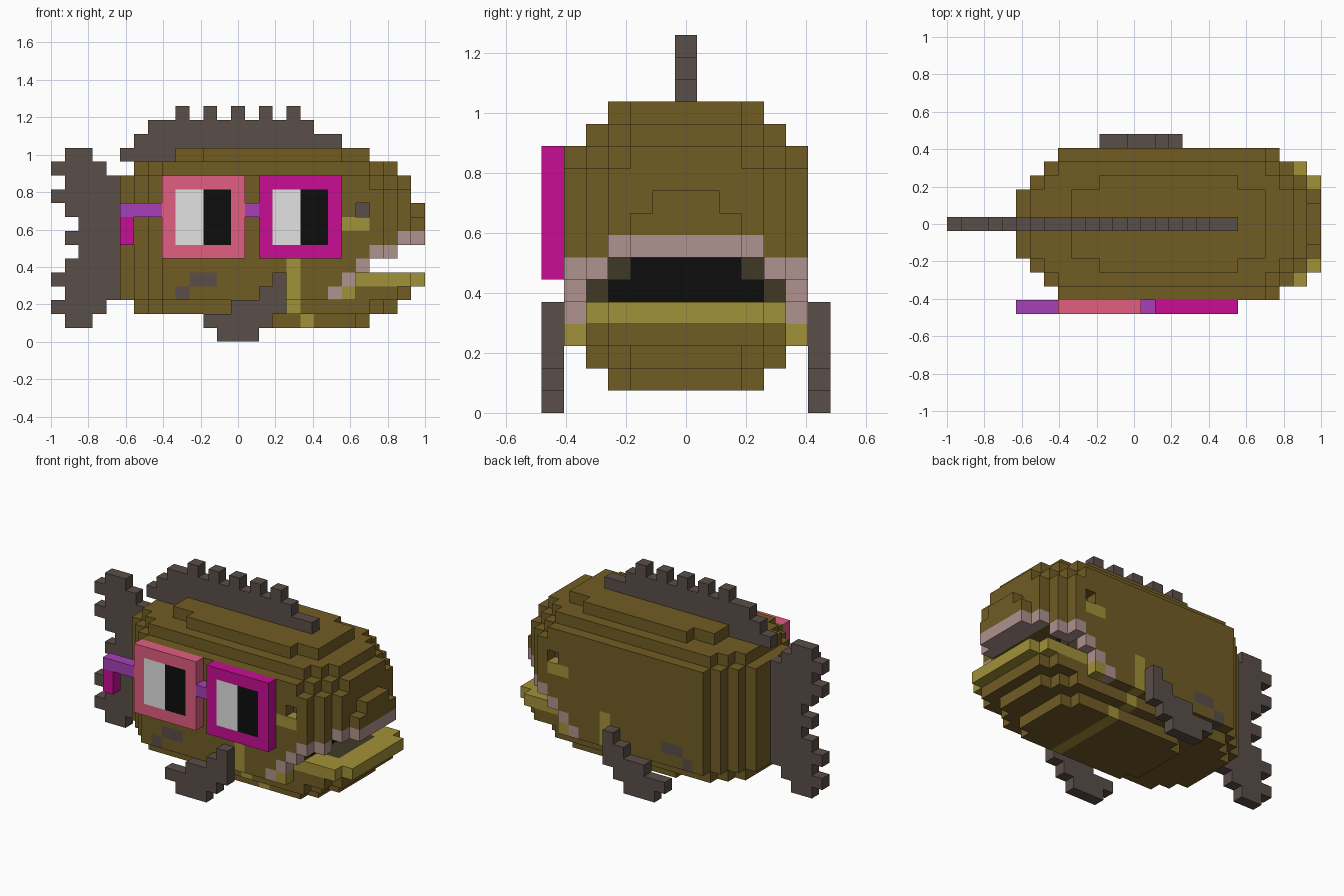
import bpy, bmesh
from mathutils import Vector

if "Cube" in bpy.data.objects:
    bpy.data.objects.remove(bpy.data.objects["Cube"])

V = 2 / 27          # cell size
MID = 6             # centre row in y


def linear(rgb):
    return [(c / 255 / 12.92) if c < 10 else ((c / 255 + 0.055) / 1.055) ** 2.4 for c in rgb]


COLOURS = {
    'olive': (113, 92, 36), 'mustard': (161, 145, 56), 'mauve': (175, 146, 142),
    'fin_brown': (90, 78, 72), 'mouth_dark': (64, 57, 37), 'black': (13, 13, 13),
    'white': (226, 226, 226), 'rose': (226, 95, 130), 'magenta': (200, 13, 149),
    'purple': (166, 64, 184),
}
MATS = {}
for name, rgb in COLOURS.items():
    MATS[name] = bpy.data.materials.new(name)
    MATS[name].diffuse_color = (*linear(rgb), 1)

SIDES = [
    ((1, 0, 0), [(1, 0, 0), (1, 1, 0), (1, 1, 1), (1, 0, 1)]),
    ((-1, 0, 0), [(0, 0, 0), (0, 0, 1), (0, 1, 1), (0, 1, 0)]),
    ((0, 1, 0), [(0, 1, 0), (0, 1, 1), (1, 1, 1), (1, 1, 0)]),
    ((0, -1, 0), [(0, 0, 0), (1, 0, 0), (1, 0, 1), (0, 0, 1)]),
    ((0, 0, 1), [(0, 0, 1), (1, 0, 1), (1, 1, 1), (0, 1, 1)]),
    ((0, 0, -1), [(0, 0, 0), (0, 1, 0), (1, 1, 0), (1, 0, 0)]),
]


def build(name, cells):
    """Skin a {cell: colour} dictionary with its exposed faces only."""
    bm, cache = bmesh.new(), {}
    used = sorted(set(cells.values()))
    for cell, colour in cells.items():
        for step, corners in SIDES:
            if tuple(a + b for a, b in zip(cell, step)) in cells:
                continue
            loop = []
            for c in corners:
                key = tuple(a + b for a, b in zip(cell, c))
                if key not in cache:
                    i, j, k = key
                    cache[key] = bm.verts.new(Vector((i - 13.5, j - 6.5, k)) * V)
                loop.append(cache[key])
            bm.faces.new(loop).material_index = used.index(colour)
    mesh = bpy.data.meshes.new(name)
    bm.to_mesh(mesh)
    bm.free()
    for colour in used:
        mesh.materials.append(MATS[colour])
    bpy.context.collection.objects.link(bpy.data.objects.new(name, mesh))


def rows(j, spans, colour):
    """Flat plate: spans are (level, first column, last column)."""
    return {(i, j, k): colour for k, a, b in spans for i in range(a, b + 1)}


def half_width(i, k):
    """Cells either side of the centre row, or -1 outside the body."""
    if k == 13:
        return 3 if 11 <= i <= 20 else 2 if 9 <= i <= 22 else -1
    if k == 1:
        return 3 if 12 <= i <= 21 else 2 if 11 <= i <= 22 else -1
    if k in (2, 12):
        return max([h for h, a, b in ((4, 8, 22), (3, 7, 23), (2, 6, 24)) if a <= i <= b], default=-1)
    h = min(5, i - 3, 28 - i)                     # rounded ends in plan
    if k == 3:                                    # lower jaw
        return -1 if i > 25 else 3 if i == 25 else min(h, 4) if i > 21 else h
    if k == 4:                                    # lower lip sticks out
        return min(4, 29 - i) if i > 21 else h
    if k == 5:
        return h if i < 23 else -1
    if k == 6:
        return h if i < 25 else -1
    if i == 26:                                   # snout
        return {7: 2, 8: 2, 9: 1}.get(k, -1)
    if k == 11 and i > 22:
        return h - 1
    return h


def body_colour(i, d, k):
    if d == 5:                                    # markings on the flanks
        if (i, k) in ((20, 3), (21, 4), (22, 5)):
            return 'mauve'
        if (i, k) in ((21, 3), (21, 8), (22, 8)) or (i == 17 and 3 <= k <= 5):
            return 'mustard'
        if (i, k) in ((9, 3), (10, 4), (11, 4)):
            return 'fin_brown'
    if (i, k) == (22, 9) and d == 4:              # eye socket
        return 'fin_brown'
    if (i == 17 and k == 2 and d == 4) or (i == 18 and k == 1):
        return 'mustard'
    if k == 4 and i > 21:                         # lower lip around mouth floor
        return 'mustard' if d > 2 or i > 24 else 'mouth_dark'
    if k == 5 and i == 22:
        return 'mouth_dark' if d == 4 else 'black'
    if k == 6 and i > 21:                         # upper lip corners
        if i > 22:
            return 'mauve'
        return 'black' if d < 3 else 'mouth_dark' if d == 3 else 'olive'
    if k == 7 and i > 24:
        return 'mauve'
    return 'olive'


# body
body = {}
for k in range(1, 14):
    for i in range(5, 27):
        h = half_width(i, k)
        for d in range(-h, h + 1):
            mouth_gap = k == 6 and i > 22 and abs(d) < 4
            socket = (i, k) == (22, 9) and abs(d) == 5
            if not mouth_gap and not socket:
                body[i, MID + d, k] = body_colour(i, abs(d), k)
build('body', body)

# tail, with a notched edge mirrored about level 7
tail = []
for k, a, b in ((7, 1, 4), (8, 2, 4), (9, 1, 4), (10, 0, 4), (11, 1, 4), (12, 0, 3), (13, 1, 2)):
    tail += [(k, a, b), (14 - k, a, b)]
build('tail_fin', rows(MID, tail, 'fin_brown'))

# back fin with spikes
back = [(13, 5, 8), (14, 6, 20), (15, 7, 18)] + [(16, i, i) for i in range(9, 18, 2)]
build('back_fin', rows(MID, back, 'fin_brown'))

# side fins
side = [(0, 12, 14), (1, 11, 15), (2, 13, 16), (3, 15, 16), (4, 16, 16)]
for label, j in (('right', 0), ('left', 12)):
    build('side_fin_' + label, rows(j, side, 'fin_brown'))

# glasses
for label, a, colour in (('rear', 8, 'rose'), ('front', 15, 'magenta')):
    lens = rows(0, [(k, a, a + 5) for k in range(6, 12)], colour)
    lens.update(rows(0, [(k, a + 1, a + 2) for k in range(7, 11)], 'white'))
    lens.update(rows(0, [(k, a + 3, a + 4) for k in range(7, 11)], 'black'))
    build('glasses_' + label, lens)
build('glasses_bridge', rows(0, [(9, 14, 14)], 'purple'))
strap = rows(0, [(9, 5, 7)], 'purple')
strap.update(rows(0, [(8, 5, 5), (7, 5, 5)], 'magenta'))
build('glasses_strap', strap)

for m in bpy.data.materials:
    if m.users and not m.is_grease_pencil:
        m.use_nodes = True
        m.node_tree.nodes["Principled BSDF"].inputs["Base Color"].default_value = m.diffuse_color
